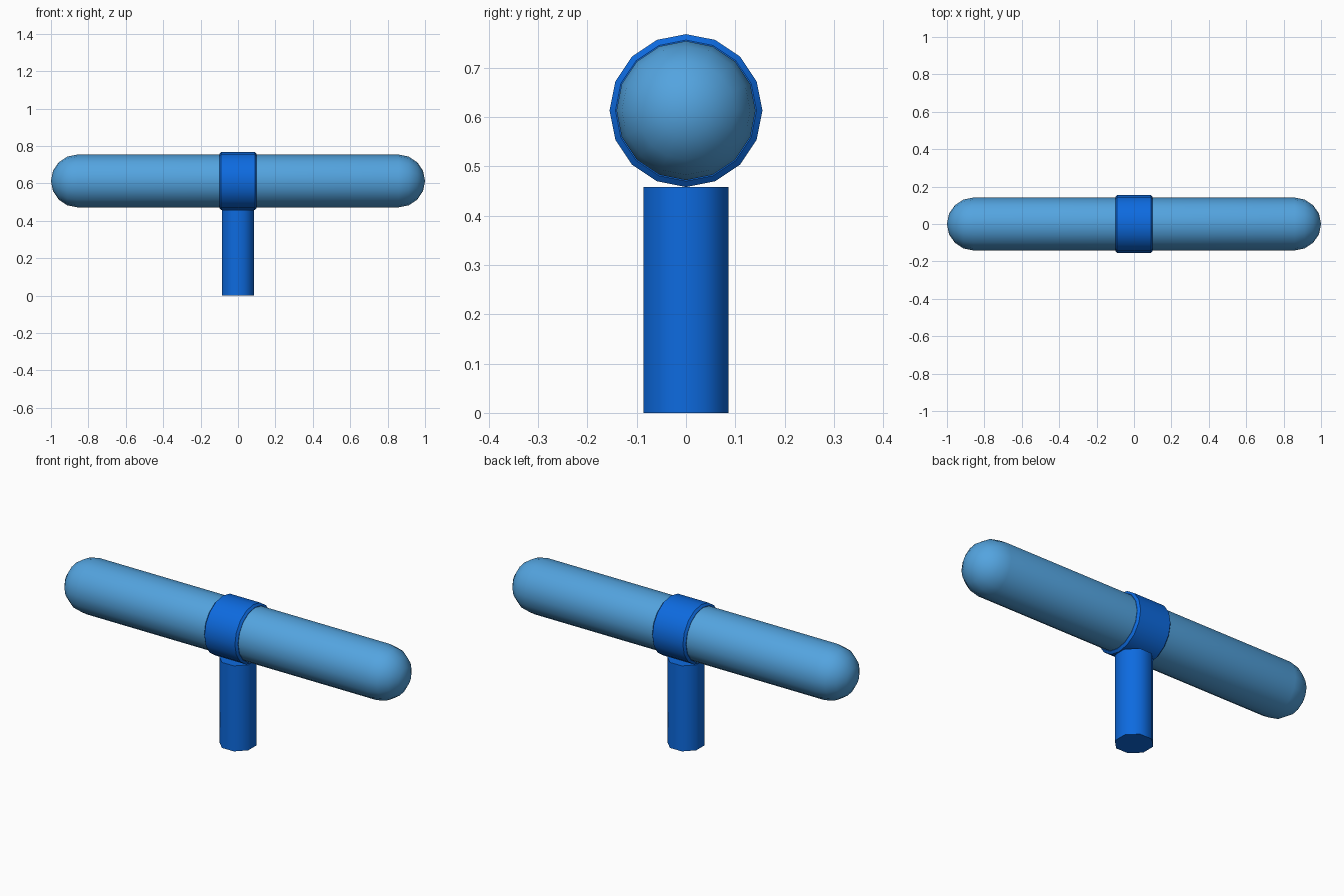
import bpy, bmesh, math

if "Cube" in bpy.data.objects:
    bpy.data.objects.remove(bpy.data.objects["Cube"])

AXIS_Z = 0.613   # height of the capsule axis
SIDES = 16


def material(name, rgb):
    m = bpy.data.materials.new(name)
    m.diffuse_color = (*rgb, 1)
    m.use_nodes = True
    m.node_tree.nodes["Principled BSDF"].inputs["Base Color"].default_value = m.diffuse_color
    return m


light_blue = material("light blue", (0.087, 0.37, 0.74))
deep_blue = material("deep blue", (0.004, 0.145, 0.74))


def lathe(name, profile, sides, mat, along_x=True, start=0.0, angle=40):
    """Revolve (position, radius) points around the x or z axis."""
    bm = bmesh.new()
    rings = []
    for p, r in profile:
        n = sides if r > 0 else 1
        ring = []
        for i in range(n):
            a = start + 2 * math.pi * i / sides
            u, v = r * math.cos(a), r * math.sin(a)
            ring.append(bm.verts.new((p, u, AXIS_Z + v) if along_x else (u, v, p)))
        rings.append(ring)
    for a, b in zip(rings, rings[1:]):
        for i in range(sides):
            j = (i + 1) % sides
            quad = [a[i % len(a)], a[j % len(a)], b[j % len(b)], b[i % len(b)]]
            bm.faces.new(list(dict.fromkeys(quad)))
    for ring in (rings[0], rings[-1]):
        if len(ring) > 1:
            bm.faces.new(ring)
    bmesh.ops.recalc_face_normals(bm, faces=bm.faces)
    me = bpy.data.meshes.new(name)
    bm.to_mesh(me)
    bm.free()
    me.materials.append(mat)
    ob = bpy.data.objects.new(name, me)
    bpy.context.collection.objects.link(ob)
    bpy.ops.object.select_all(action='DESELECT')
    ob.select_set(True)
    bpy.context.view_layer.objects.active = ob
    bpy.ops.object.shade_smooth_by_angle(angle=math.radians(angle))
    return ob


# Round-ended bar
R = 0.141
cap = [(1 - R + R * math.sin(t), R * math.cos(t))
       for t in (math.radians(22.5 * k) for k in range(4))] + [(1, 0)]
lathe("bar", [(-x, r) for x, r in reversed(cap)] + cap, SIDES, light_blue)

# Collar with chamfered rims
lathe("collar", [(-0.1, 0.143), (-0.09, 0.155), (0.09, 0.155), (0.1, 0.143)],
      SIDES, deep_blue, angle=30)

# Support post
lathe("post", [(0, 0.093), (0.458, 0.093)], 8, deep_blue,
      along_x=False, start=math.pi / 8, angle=50)
